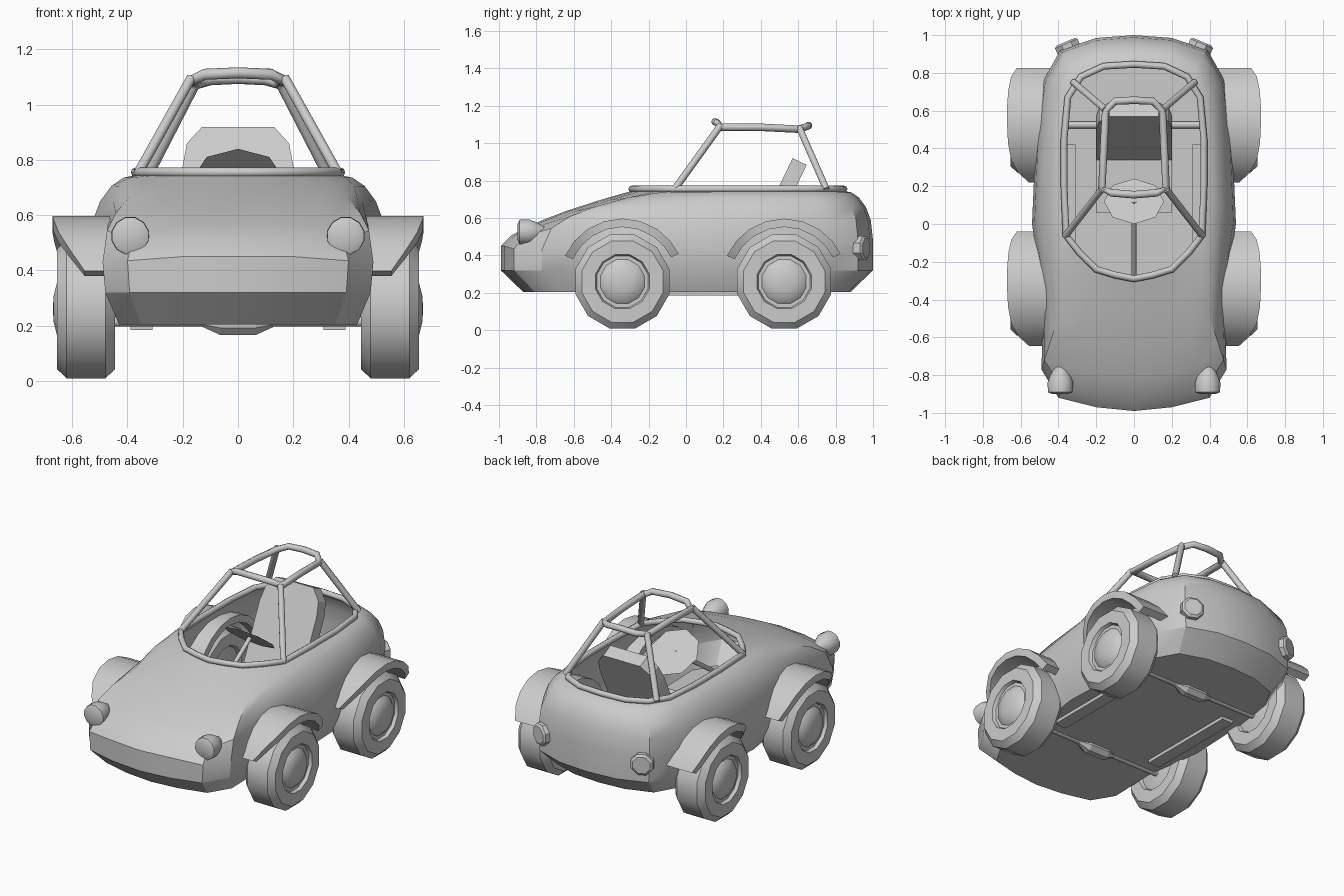
import bpy, math
from math import sin, cos, pi, radians
from mathutils import Vector

if "Cube" in bpy.data.objects:
    bpy.data.objects.remove(bpy.data.objects["Cube"])


def make(name, verts, faces, smooth=35):
    me = bpy.data.meshes.new(name)
    me.from_pydata([tuple(v) for v in verts], [], faces)
    ob = bpy.data.objects.new(name, me)
    bpy.context.collection.objects.link(ob)
    bpy.ops.object.select_all(action='DESELECT')
    ob.select_set(True)
    bpy.context.view_layer.objects.active = ob
    bpy.ops.object.mode_set(mode='EDIT')
    bpy.ops.mesh.select_all(action='SELECT')
    bpy.ops.mesh.normals_make_consistent(inside=False)
    bpy.ops.object.mode_set(mode='OBJECT')
    if smooth:
        bpy.ops.object.shade_smooth_by_angle(angle=radians(smooth))
    return ob


def loft(name, rings, cap_a=True, cap_b=True, closed=False, smooth=35):
    n, m = len(rings[0]), len(rings)
    verts = [v for r in rings for v in r]
    faces = []
    for k in range(m if closed else m - 1):
        a, b = k * n, ((k + 1) % m) * n
        faces += [(a + i, a + (i + 1) % n, b + (i + 1) % n, b + i) for i in range(n)]
    if not closed and cap_a:
        faces.append(tuple(range(n)))
    if not closed and cap_b:
        faces.append(tuple(range((m - 1) * n, m * n)))
    return make(name, verts, faces, smooth)


def lathe(name, centre, axis, profile, sides, smooth=35):
    """Profile of (distance along axis, radius) spun about the axis."""
    ax = Vector(axis).normalized()
    u = ax.cross(Vector((0, 0, 1))).normalized()
    v = u.cross(ax)
    c = Vector(centre)
    rings = [[c + ax * d + (u * cos(2 * pi * (i + .5) / sides) + v * sin(2 * pi * (i + .5) / sides)) * r
              for i in range(sides)] for d, r in profile]
    return loft(name, rings, smooth=smooth)


def rod(name, a, b, r, sides=8):
    a, b = Vector(a), Vector(b)
    return lathe(name, a, b - a, [(0, r), ((b - a).length, r)], sides, 50)


def tube_loop(name, pts, r, sides=8):
    pts = [Vector(p) for p in pts]
    rings = []
    for i, p in enumerate(pts):
        t = (pts[(i + 1) % len(pts)] - pts[i - 1]).normalized()
        out = t.cross(Vector((0, 0, 1))).normalized()
        up = out.cross(t)
        rings.append([p + (out * cos(2 * pi * k / sides) + up * sin(2 * pi * k / sides)) * r
                      for k in range(sides)])
    return loft(name, rings, closed=True, smooth=50)


def mirror_loop(half):
    return half + [Vector((-p[0], p[1], p[2])) for p in half[-2:0:-1]]


def box(name, lo, hi):
    ring = lambda z: [(lo[0], lo[1], z), (hi[0], lo[1], z), (hi[0], hi[1], z), (lo[0], hi[1], z)]
    return loft(name, [ring(lo[2]), ring(hi[2])], smooth=0)


# Body shell: belt outline blended up to the cockpit opening
belt = [(0, -.99), (.2, -.97), (.4, -.92), (.49, -.77), (.48, -.4), (.54, 0),
        (.52, .45), (.48, .76), (.39, .92), (.2, .985), (0, 1)]
belt_z = [.45, .45, .435, .43, .45, .46, .46, .47, .48, .48, .48]
opening = [(0, -.29), (.1, -.27), (.2, -.24), (.29, -.15), (.36, -.06), (.37, .2),
           (.37, .45), (.35, .67), (.28, .78), (.16, .835), (0, .845)]
rise = [.65, .65, .6, .4]


def body_ring(t):
    half = []
    for i, (b, o) in enumerate(zip(belt, opening)):
        f = t ** rise[i] if i < 4 else (1 - (1 - t) ** 2) ** .47
        half.append(Vector((b[0] + (o[0] - b[0]) * t, b[1] + (o[1] - b[1]) * t,
                            belt_z[i] + (.745 - belt_z[i]) * f)))
    return mirror_loop(half)


sill = mirror_loop([Vector((x * .98, y, .32)) for x, y in belt])
under = mirror_loop([Vector((x * .88, y * .88, .205)) for x, y in belt])
loft("body_shell", [under, sill] + [body_ring(t) for t in (0, .08, .24, .48, .74, 1)],
     cap_b=False, smooth=32)
tube_loop("cockpit_rim", mirror_loop([Vector((x, y, .755)) for x, y in opening]), .018)

# Roll cage
roof = [(0, .155, 1.115), (.12, .165, 1.11), (.17, .19, 1.085), (.16, .4, 1.085),
        (.15, .6, 1.075), (.1, .65, 1.09), (0, .655, 1.095)]
tube_loop("roof_frame", mirror_loop([Vector(p) for p in roof]), .02)
for s in (-1, 1):
    rod("front_cage_leg", (s * .36, -.06, .755), (s * .17, .185, 1.095), .019)
    rod("rear_cage_leg", (s * .32, .75, .755), (s * .15, .605, 1.085), .019)

# Seat: leaning back rest and cushion
back = [(-.2, .42), (.2, .42), (.2, .78), (.185, .86), (.13, .92), (-.13, .92), (-.185, .86), (-.2, .78)]
lean = .48
loft("seat_back", [[(x, .57 - (.92 - z) * lean + d, z - d * lean) for x, z in back] for d in (0, .075)],
     smooth=0)
box("seat_cushion", (-.2, .06, .33), (.2, .38, .44))

# Steering: flat eight-sided wheel on a column
make("steering_wheel", [(.16 * sin(i * pi / 4), .12 - .12 * cos(i * pi / 4), .74 + .1 * cos(i * pi / 4))
                        for i in range(8)], [tuple(range(8))], 0)
rod("steering_column", (0, .12, .74), (0, -.29, .46), .014)

# Wheels and fenders
tyre = [(-.1, .06), (-.085, .14), (-.105, .15), (-.105, .225), (-.07, .26), (.07, .26), (.105, .225),
        (.105, .15), (.085, .142), (.085, .122), (.105, .1), (.117, .05), (.12, .005)]
fender_arc = [(156, .555), (140, .61), (124, .65), (107, .667), (90, .672),
              (73, .672), (56, .665), (40, .65), (26, .62)]
for s in (-1, 1):
    for label, y in (("front", -.34), ("rear", .525)):
        lathe(label + "_wheel", (s * .55, y, .26), (s, 0, 0), tyre, 12)
        rings = []
        for a, x in fender_arc:
            a = radians(a)
            rings.append([(s * px, y + r * cos(a), .262 + r * sin(a))
                          for px, r in ((.42, .335), (x, .335), (x, .29), (.42, .29))])
        loft(label + "_fender", rings)

# Lamps
for s in (-1, 1):
    lathe("headlight", (s * .39, -.9, .525), (0, 1, 0),
          [(0, .045), (.01, .068), (.06, .07), (.1, .055), (.15, .025), (.2, .01)], 12)
    lathe("tail_light", (s * .335, .9, .44), (s * .39, .92, 0),
          [(0, .07), (.06, .07), (.07, .055)], 8, 20)

# Underside: axles, differentials and side rails
for label, y in (("front", -.34), ("rear", .525)):
    rod(label + "_axle", (-.48, y, .215), (.48, y, .215), .02)
    lathe(label + "_differential", (0, y, .21), (1, 0, 0),
          [(-.13, .015), (-.065, .047), (.065, .047), (.13, .015)], 8, 20)
for s in (-1, 1):
    box("floor_rail", (s * .35 - .04, -.24, .185), (s * .35 + .04, .42, .215))
